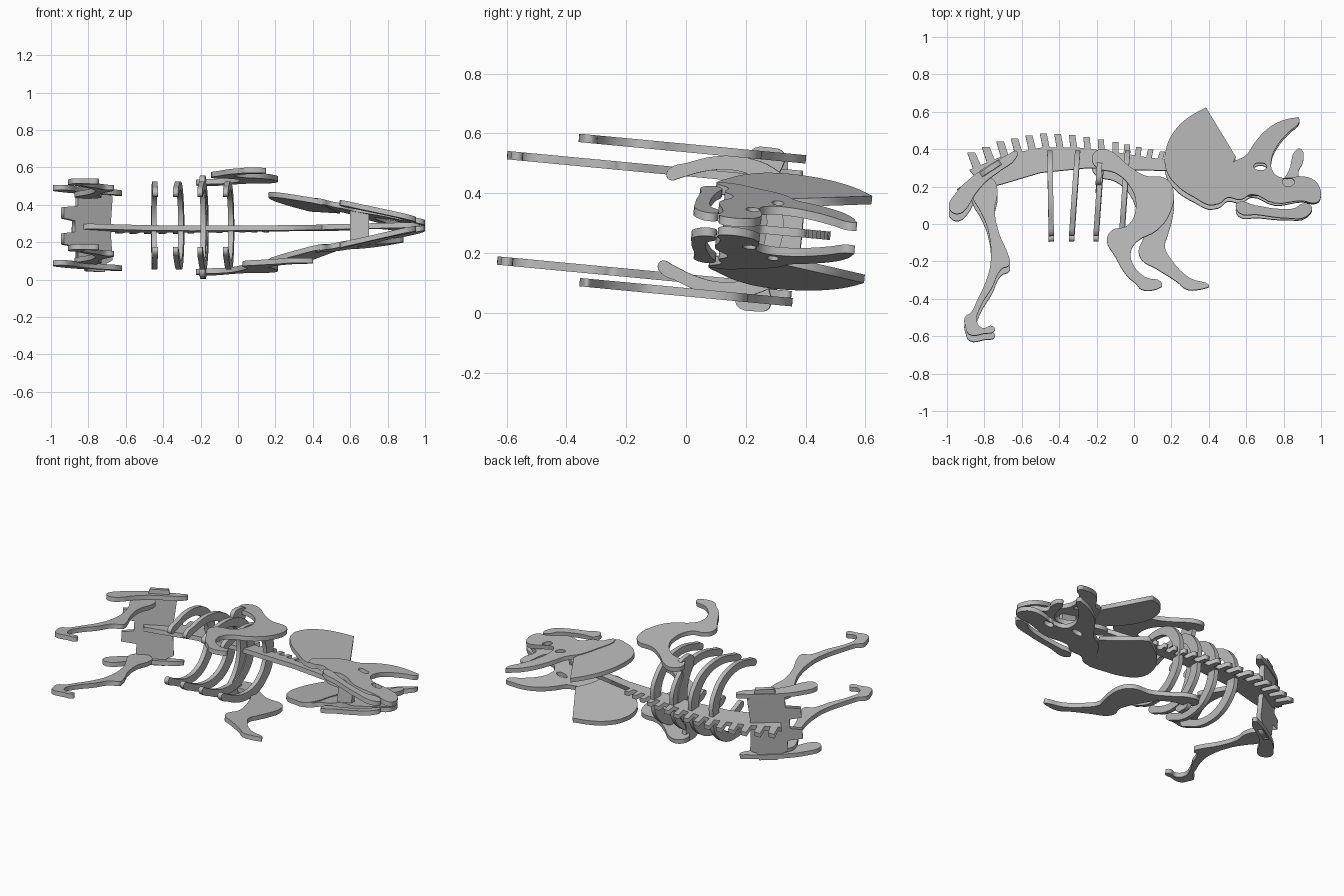
import bpy
from math import radians, cos, sin
from mathutils import Matrix, Vector

if "Cube" in bpy.data.objects:
    bpy.data.objects.remove(bpy.data.objects["Cube"], do_unlink=True)

GREY = (0.5, 0.5, 0.5, 1)
wood = bpy.data.materials.new("plain grey board")
wood.use_nodes = True
wood.diffuse_color = GREY
wood.node_tree.nodes["Principled BSDF"].inputs["Base Color"].default_value = GREY

THICK = 0.028
# The skeleton lies on its side, leaning a little
LEAN = Matrix.Translation((0, 0, 0.303)) @ Matrix.Rotation(radians(-5.4), 4, 'X')


def board(name, loops, place, smooth=True):
    """Cut a flat board from closed outlines (later outlines become holes)."""
    cu = bpy.data.curves.new(name, 'CURVE')
    cu.dimensions = '2D'
    cu.fill_mode = 'BOTH'
    cu.extrude = THICK / 2
    cu.resolution_u = 4
    for pts in loops:
        sp = cu.splines.new('BEZIER')
        sp.bezier_points.add(len(pts) - 1)
        sp.use_cyclic_u = True
        for bp, p in zip(sp.bezier_points, pts):
            bp.co = (p[0], p[1], 0)
            # a third value marks a sharp corner
            bp.handle_left_type = bp.handle_right_type = 'AUTO' if smooth and len(p) == 2 else 'VECTOR'
    tmp = bpy.data.objects.new(name + "_outline", cu)
    bpy.context.collection.objects.link(tmp)
    bpy.context.view_layer.update()
    dg = bpy.context.evaluated_depsgraph_get()
    me = bpy.data.meshes.new_from_object(tmp.evaluated_get(dg))
    bpy.data.objects.remove(tmp, do_unlink=True)
    me.transform(LEAN @ place)
    me.materials.clear()
    me.materials.append(wood)
    bpy.context.collection.objects.link(bpy.data.objects.new(name, me))


def side(w=0, slope=0):
    """Placement parallel to the spine, offset sideways, optionally converging."""
    m = Matrix.Translation((0, 0, w))
    m[2][0] = slope
    return m


def cross(x, y, angle):
    """Placement across the spine: outline u runs along angle, v runs sideways."""
    a = radians(angle)
    m = Matrix.Identity(4)
    for c, v in enumerate([(cos(a), sin(a), 0), (0, 0, 1), (sin(a), -cos(a), 0), (x, y, 0)]):
        m.col[c].xyz = Vector(v)
    return m


def oval(cx, cy, rx, ry):
    return [(cx - rx, cy), (cx, cy + ry), (cx + rx, cy), (cx, cy - ry)]


def mirrored(half):
    return half + [(p[0], -p[1], *p[2:]) for p in reversed(half)]


# Spine with a comb of upright processes
top = [(-.88, .29), (-.7, .365), (-.5, .41), (-.3, .41), (-.1, .385), (.05, .36), (.2, .34), (.45, .3)]
low = [(.45, .25), (.2, .285), (0, .29), (-.25, .3), (-.5, .275), (-.7, .215), (-.8, .19)]


def height(x):
    for (x0, y0), (x1, y1) in zip(top, top[1:]):
        if x <= x1:
            return y0 + (y1 - y0) * (x - x0) / (x1 - x0)


comb = [top[0]]
for i in range(15):
    x = -.84 + i * .074 - max(0, i - 10) * .014
    tall = .075 - max(0, i - 5) * .004
    half = .021 - .0005 * i
    lean = -.03 + .003 * i
    comb += [(x - half, height(x - half)), (x - half + lean, height(x) + tall),
             (x + half + lean, height(x) + tall), (x + half, height(x + half))]
board("spine", [comb + top[-1:] + low], side(), smooth=False)

# Ribs, open at the belly
inner = [(-.05, 0), (-.055, .05), (-.09, .12), (-.15, .168), (-.24, .188), (-.33, .175), (-.41, .145), (-.44, .135)]
outer = [(-.455, .15), (-.445, .175), (-.39, .198), (-.3, .228), (-.2, .234), (-.1, .208), (-.03, .15), (.01, .08), (.015, .02)]
rib = mirrored(outer) + [(u, -w) for u, w in reversed(inner[1:])] + inner
for i, (x, angle) in enumerate([(-.45, 91), (-.302, 86), (-.172, 86), (-.035, 86)]):
    board(f"rib_{i + 1}", [rib], cross(x, .375, angle))

# Hip plate, notched, crossing the tail end of the spine
hip = [(.13, .05, 0), (.14, .17, 0), (.1, .19, 0), (.09, .235, 0), (-.02, .235, 0), (-.03, .2, 0), (-.08, .18, 0),
       (-.08, .11, 0), (-.17, .1, 0), (-.17, .04, 0), (-.1, .03, 0)]
board("hip_plate", [mirrored(hip)], cross(-.795, .259, 33))

# Shoulder plate
yoke = [(0, .02), (-.02, .1), (-.06, .17), (-.05, .26), (-.1, .275), (-.16, .26), (-.16, .2), (-.12, .14), (-.09, .06)]
board("shoulder_plate", [mirrored(yoke)], cross(-.18, .355, 86))

crescent = [(-.99, .08), (-.95, .15), (-.87, .23), (-.77, .3), (-.67, .355), (-.625, .37), (-.635, .33),
            (-.71, .27), (-.79, .21), (-.85, .14), (-.9, .06), (-.94, .035), (-.98, .05)]
hind_leg = [(-.82, .24), (-.75, .22), (-.73, .16), (-.745, .06), (-.72, -.07), (-.67, -.19), (-.665, -.235),
            (-.71, -.26), (-.76, -.36), (-.82, -.46), (-.84, -.54), (-.81, -.575), (-.755, -.565), (-.745, -.59),
            (-.8, -.605), (-.88, -.61), (-.9, -.57), (-.905, -.52), (-.87, -.49), (-.84, -.43), (-.78, -.29),
            (-.765, -.2), (-.78, -.05), (-.82, .05), (-.86, .12), (-.87, .19)]
scapula = [(-.03, .19), (-.1, .25), (-.2, .28), (-.225, .33), (-.19, .375), (-.13, .37), (-.03, .29), (.06, .235),
           (.17, .22), (.21, .16)]
fore_back = [(.19, .03), (.12, -.06), (.02, -.115), (-.015, -.165), (-.01, -.23), (.06, -.31), (.145, -.335),
             (.15, -.36, 0), (.11, -.378), (.04, -.376), (.01, -.345), (-.04, -.3), (-.1, -.2), (-.145, -.11),
             (-.12, -.06), (-.03, -.03), (.01, .09)]
fore_front = [(.205, .05), (.18, -.04), (.165, -.1), (.2, -.17), (.3, -.27), (.4, -.305), (.4, -.318, 0),
              (.35, -.331), (.28, -.33), (.23, -.29), (.12, -.22), (.04, -.17), (.025, -.12), (.05, -.05),
              (.04, .02), (.01, .11)]

# Skull halves: frill, a face with brow horn, eye and nostril, and lower jaw
frill = [(.385, .612, 0), (.545, .35, 0), (.5, .25), (.47, .13), (.43, .09), (.32, .13), (.22, .2), (.17, .28),
         (.175, .4), (.23, .5), (.3, .563)]
face = [(.42, .1), (.47, .24), (.53, .32), (.6, .36), (.64, .42), (.71, .5), (.79, .548), (.88, .57, 0), (.885, .545),
        (.83, .49), (.77, .42), (.735, .34), (.745, .27), (.8, .24), (.88, .25), (.95, .24), (.99, .2), (.995, .13),
        (.97, .11), (.9, .12), (.75, .105), (.63, .15), (.57, .12), (.5, .13), (.45, .095)]
eye, nostril = oval(.675, .3, .035, .02), oval(.825, .22, .032, .025)
jaw = [(.55, .1), (.56, .05), (.66, .04), (.82, .025), (.92, .035), (.95, .09), (.9, .105), (.86, .08), (.76, .075), (.65, .09)]

for label, s in (("left", 1), ("right", -1)):
    board(f"pelvis_{label}", [crescent], side(.202 * s - .008))
    board(f"hind_leg_{label}", [hind_leg], side(.177 * s - .01))
    board(f"front_leg_{label}", [scapula + (fore_back if s > 0 else fore_front)], side(.24 * s + .007))
    board(f"frill_{label}", [frill], side(.215 * s, -.215 * s))
    board(f"face_{label}", [face, eye, nostril], side(.212 * s, -.197 * s))
    board(f"lower_jaw_{label}", [jaw], side(.236 * s, -.222 * s))

# Centre board of the head with the nose horn
snout = [(.45, .25), (.45, .3), (.6, .27), (.74, .2), (.82, .27), (.87, .4), (.895, .4), (.905, .34), (.88, .26),
         (.93, .23), (.97, .18), (.96, .14), (.8, .15), (.6, .2)]
board("snout", [snout], side())

# Cross piece joining the skull halves
brace = [(.05, .08, 0), (-.05, .1, 0)]
board("skull_brace", [mirrored(brace)], cross(.65, .17, 0))
